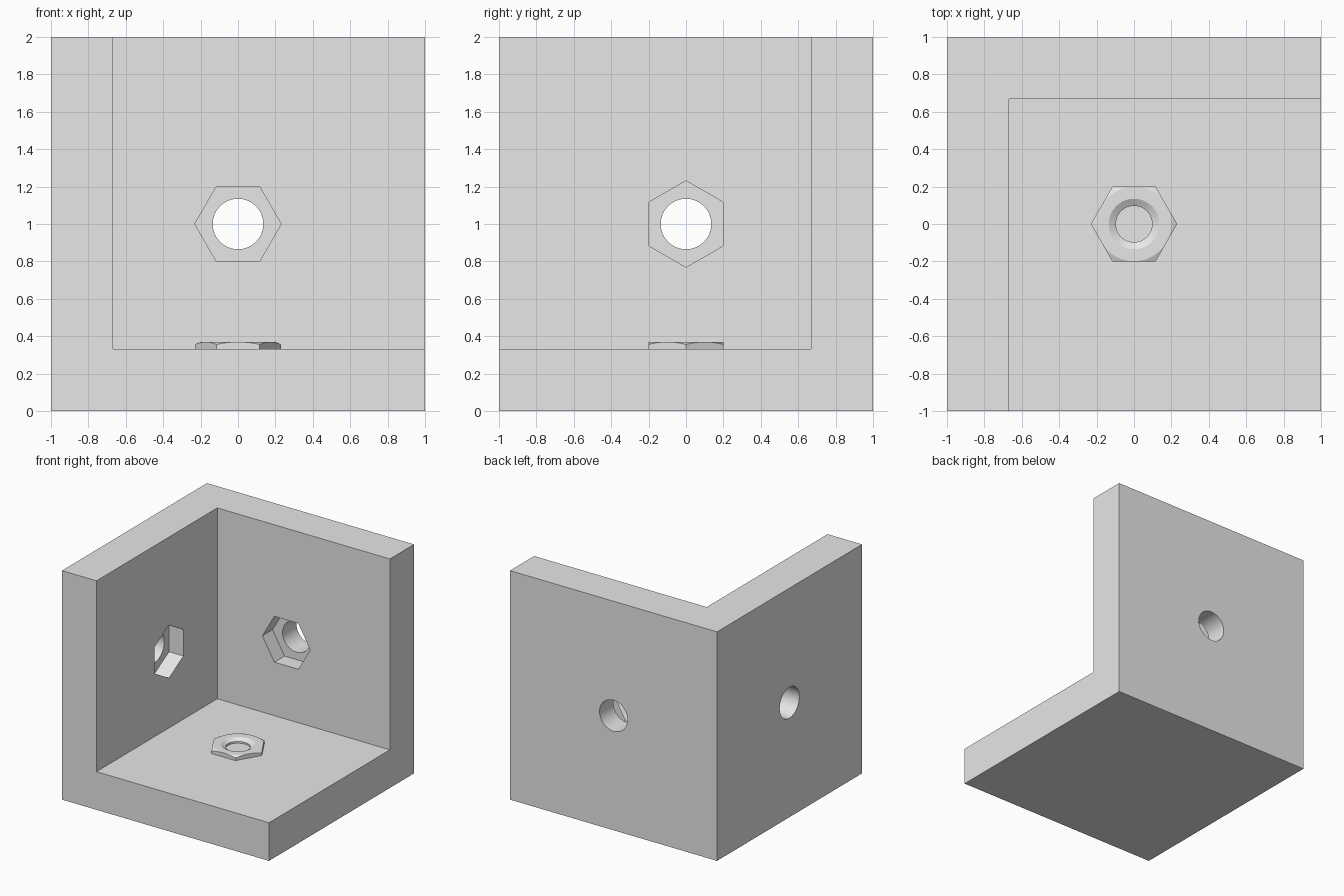
import bpy, bmesh, math
from mathutils import Matrix

old = bpy.data.objects.get("Cube")
if old:
    bpy.data.objects.remove(old, do_unlink=True)

T = 0.333             # plate thickness
HEX = 0.231           # hexagon corner radius
HOLE = 0.135          # bolt hole radius
POCKET = 0.14         # nut pocket depth
TOP = 0.37            # top of the nut

grey = bpy.data.materials.new("light_grey")
grey.use_nodes = True
colour = (0.8, 0.8, 0.8, 1)
grey.diffuse_color = colour
grey.node_tree.nodes["Principled BSDF"].inputs["Base Color"].default_value = colour


def make(name, bm):
    bmesh.ops.recalc_face_normals(bm, faces=bm.faces)
    mesh = bpy.data.meshes.new(name)
    bm.to_mesh(mesh)
    bm.free()
    mesh.materials.append(grey)
    obj = bpy.data.objects.new(name, mesh)
    bpy.context.collection.objects.link(obj)
    return obj


def box(name, lo, hi):
    bm = bmesh.new()
    bmesh.ops.create_cube(bm, size=1)
    for v in bm.verts:
        v.co = [a + (b - a) * (c + 0.5) for a, b, c in zip(lo, hi, v.co)]
    return make(name, bm)


def turned(name, profile, sides, matrix=Matrix()):
    """Closed solid around z from (radius, height) pairs; a corner lies on +x."""
    bm = bmesh.new()
    rings = []
    for r, z in profile:
        angles = [math.tau * i / sides for i in range(sides)]
        rings.append([bm.verts.new((r * math.cos(a), r * math.sin(a), z)) for a in angles])
    for low, high in zip(rings, rings[1:]):
        for i in range(sides):
            j = (i + 1) % sides
            bm.faces.new((low[i], low[j], high[j], high[i]))
    bm.faces.new(rings[0][::-1])
    bm.faces.new(rings[-1])
    bm.transform(matrix)
    return make(name, bm)


def combine(obj, tool, operation="DIFFERENCE"):
    mod = obj.modifiers.new("cut", "BOOLEAN")
    mod.operation = operation
    mod.solver = "EXACT"
    mod.object = tool
    bpy.context.view_layer.objects.active = obj
    bpy.ops.object.modifier_apply(modifier=mod.name)
    bpy.data.objects.remove(tool, do_unlink=True)


def smooth(obj, degrees):
    bpy.ops.object.select_all(action="DESELECT")
    obj.select_set(True)
    bpy.context.view_layer.objects.active = obj
    bpy.ops.object.shade_smooth_by_angle(angle=math.radians(degrees))


# Corner bracket: three joined plates
bracket = box("corner_bracket", (-1, -1, 0), (1, 1, 2))
combine(bracket, box("inner_space", (T - 1, -2, T), (2, 1 - T, 3)))

# Bolt hole and hexagonal nut pocket in each wall, z of the cutters pointing inward
back = Matrix.Translation((0, 1, 1)) @ Matrix.Rotation(math.pi / 2, 4, "X")
side = Matrix.Translation((-1, 0, 1)) @ Matrix.Rotation(math.pi / 2, 4, "Y")
for wall in (back, side):
    combine(bracket, turned("bolt_hole", [(HOLE, -0.1), (HOLE, T + 0.1)], 64, wall))
    combine(bracket, turned("nut_pocket", [(HEX, T - POCKET), (HEX, T + 0.1)], 6, wall))
smooth(bracket, 20)

# Hex nut sunk into the floor, with rounded-off corners and a countersunk bore
nut = turned("hex_nut", [(HEX, TOP - 0.18), (HEX, TOP)], 6)
combine(nut, turned("corner_chamfer", [(0.3, 0.1), (0.3, TOP - 0.045), (0.198, TOP + 0.0005)], 96),
        "INTERSECT")
combine(nut, turned("bore", [(0.097, 0.1), (0.097, TOP - 0.022), (HOLE, TOP), (HOLE, TOP + 0.1)], 64))
smooth(nut, 20)
